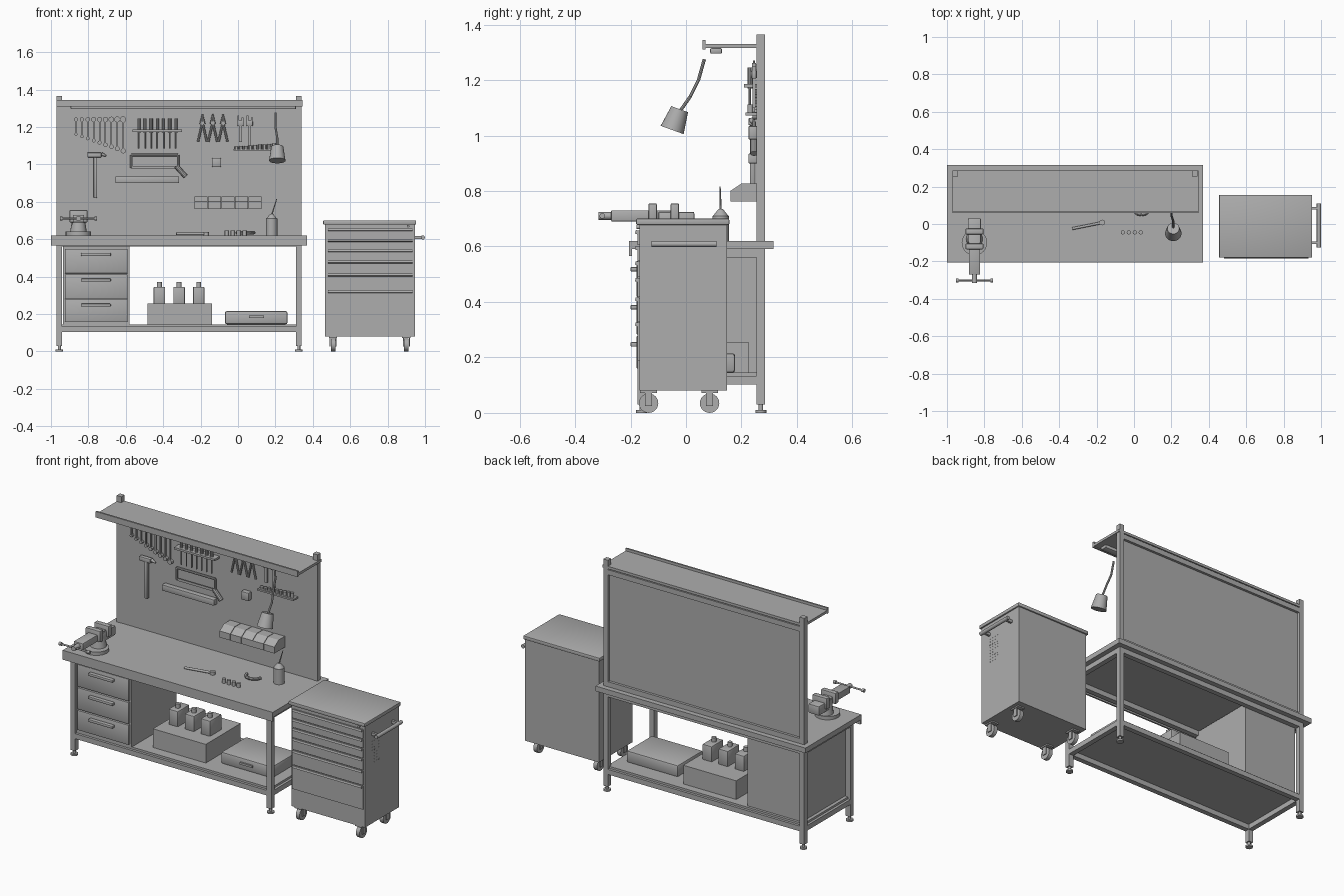
import bpy
import bmesh
import math
from mathutils import Vector

default_cube = bpy.data.objects.get("Cube")
if default_cube:
    bpy.data.objects.remove(default_cube, do_unlink=True)

grey = bpy.data.materials.new("workshop_grey")
grey.use_nodes = True
grey.diffuse_color = (0.42, 0.42, 0.42, 1)
grey.node_tree.nodes["Principled BSDF"].inputs["Base Color"].default_value = grey.diffuse_color
made_objects = []


def finish(name, bm):
    """Turn a bmesh into a named grey object."""
    bmesh.ops.recalc_face_normals(bm, faces=bm.faces)
    mesh = bpy.data.meshes.new(name)
    bm.to_mesh(mesh)
    bm.free()
    mesh.materials.append(grey)
    obj = bpy.data.objects.new(name, mesh)
    bpy.context.collection.objects.link(obj)
    made_objects.append(obj)
    return obj


def box(name, x, y, z, bevel=0):
    bm = bmesh.new()
    bmesh.ops.create_cube(bm, size=1)
    for vert in bm.verts:
        for axis, (low, high) in enumerate((x, y, z)):
            vert.co[axis] = high if vert.co[axis] > 0 else low
    if bevel:
        bmesh.ops.bevel(bm, geom=bm.edges[:], offset=bevel, segments=2, affect='EDGES', profile=0.5)
    return finish(name, bm)


def around(centre, width):
    return (centre - width / 2, centre + width / 2)


def rod(name, start, end, radius, end_radius=None, sides=16):
    """Cylinder or cone frustum between two points."""
    start, end = Vector(start), Vector(end)
    bm = bmesh.new()
    bmesh.ops.create_cone(bm, cap_ends=True, segments=sides, radius1=radius,
                          radius2=radius if end_radius is None else end_radius,
                          depth=(end - start).length)
    turn = (end - start).to_track_quat('Z', 'Y')
    for vert in bm.verts:
        vert.co = turn @ vert.co + (start + end) / 2
    return finish(name, bm)


def chain(name, points, radius):
    for start, end in zip(points, points[1:]):
        rod(name, start, end, radius, sides=8)


def side_profile(name, x, outline):
    """Extrude a (y, z) outline along x."""
    bm = bmesh.new()
    left, right = ([bm.verts.new((px, py, pz)) for py, pz in outline] for px in x)
    bm.faces.new(left)
    bm.faces.new(right)
    for i in range(len(left)):
        j = (i + 1) % len(left)
        bm.faces.new((left[i], left[j], right[j], right[i]))
    return finish(name, bm)


# Bench: worktop, legs, rails and lower shelf
bench_top, shelf_top, tube = 0.62, 0.145, 0.03
left_x, right_x, front_y, back_y = -0.955, 0.325, -0.16, 0.27
span_x, span_y = (left_x, right_x), (front_y, back_y)
box("worktop", x=(-1, 0.37), y=(-0.195, 0.315), z=(0.59, bench_top))
box("worktop_front_lip", x=(-1, 0.37), y=(-0.205, -0.195), z=(0.565, bench_top))
for x in span_x:
    for y, height in ((front_y, 0.59), (back_y, 1.365)):
        box("bench_post", around(x, tube), around(y, tube), (0.03, height))
        rod("foot_stem", (x, y, 0.008), (x, y, tube), 0.008)
        rod("foot_pad", (x, y, 0), (x, y, 0.01), 0.02)
    for z in (0.118, 0.575):
        box("side_rail", around(x, tube), span_y, around(z, tube))
for y in span_y:
    for z in (0.118, 0.575):
        box("long_rail", span_x, around(y, tube), around(z, tube))
box("lower_shelf", span_x, span_y, (0.133, shelf_top))

# Tool board with its frame
board_y = 0.257
box("tool_board", span_x, (board_y, 0.27), (bench_top, 1.31))
for z in (0.635, 1.295):
    box("board_rail", span_x, (0.26, 0.285), around(z, tube))

# Overhead shelf, light bar and lamp
box("overhead_shelf", (-0.97, 0.345), (0.062, 0.285), (1.315, 1.33))
box("overhead_shelf_lip", (-0.97, 0.345), (0.06, 0.07), (1.31, 1.345))
box("light_bar", (-0.895, 0.31), (0.087, 0.13), (1.295, 1.315), bevel=0.005)
lamp_x = 0.21
chain("lamp_arm", [(lamp_x - 0.01, 0.066, 1.275), (lamp_x - 0.01, 0.045, 1.2),
                   (lamp_x, 0.015, 1.14), (lamp_x, -0.02, 1.09)], 0.006)
rod("lamp_shade", (lamp_x, -0.05, 1.02), (lamp_x, -0.023, 1.095), 0.044, 0.032, sides=24)

# Drawer unit under the bench
box("drawer_unit", (-0.935, -0.58), (-0.165, 0.255), (shelf_top, 0.585))
for low, high in ((0.16, 0.277), (0.283, 0.411), (0.417, 0.548)):
    box("bench_drawer", (-0.925, -0.59), (-0.178, -0.16), (low, high), bevel=0.003)
    box("bench_drawer_handle", (-0.84, -0.68), (-0.2, -0.175), around(high - 0.03, 0.016), bevel=0.004)

# Things stored on the lower shelf
box("storage_box", (-0.485, -0.14), (-0.1, 0.225), (shelf_top, 0.255))
for x in (-0.42, -0.315, -0.21):
    box("bottle", around(x, 0.062), around(0.05, 0.11), (0.25, 0.345), bevel=0.006)
    rod("bottle_cap", (x, 0.04, 0.34), (x, 0.04, 0.37), 0.013)
box("carry_case", (-0.07, 0.265), (-0.06, 0.177), (shelf_top, 0.215), bevel=0.01)
box("carry_case_handle", around(0.1, 0.08), (-0.07, -0.055), around(0.185, 0.012))

# Bench vise
vise_x = -0.853
rod("vise_base", (vise_x, -0.1, bench_top), (vise_x, -0.1, 0.64), 0.068, sides=24)
rod("vise_pedestal", (vise_x, -0.08, 0.635), (vise_x, -0.08, 0.7), 0.045, 0.035)
box("vise_body", around(vise_x, 0.07), (-0.1, 0.03), (0.67, 0.725), bevel=0.006)
box("vise_slide", around(vise_x, 0.06), (-0.27, -0.05), (0.69, 0.73), bevel=0.004)
for y in (-0.12, -0.04):
    box("vise_jaw", around(vise_x, 0.095), around(y, 0.03), (0.69, 0.755), bevel=0.004)
rod("vise_screw", (vise_x, -0.315, 0.71), (vise_x, -0.26, 0.71), 0.014)
rod("vise_handle", (vise_x - 0.095, -0.302, 0.71), (vise_x + 0.095, -0.302, 0.71), 0.005)
for side in (-1, 1):
    rod("vise_handle_knob", (vise_x + side * 0.085, -0.302, 0.71),
        (vise_x + side * 0.1, -0.302, 0.71), 0.01)

# Loose items on the worktop
rod("oil_can", (0.18, 0.125, bench_top), (0.18, 0.125, 0.71), 0.03, sides=24)
rod("oil_can_cone", (0.18, 0.125, 0.71), (0.18, 0.125, 0.735), 0.028, 0.008, sides=24)
rod("oil_can_spout", (0.18, 0.125, 0.73), (0.207, 0.123, 0.815), 0.004, 0.002)
rod("ratchet_handle", (-0.33, -0.025, 0.628), (-0.18, 0.005, 0.628), 0.007)
rod("ratchet_head", (-0.17, 0.008, bench_top), (-0.17, 0.008, 0.638), 0.015)
for step in range(4):
    x = -0.06 + step * 0.032
    rod("loose_socket", (x, -0.045, bench_top), (x, -0.045, 0.645), 0.011)
arc = [math.pi * (1 + step / 6) for step in range(7)]
chain("safety_glasses", [(0.04 + 0.045 * math.cos(a), 0.09 + 0.04 * math.sin(a), 0.635) for a in arc], 0.009)

# Row of hanging spanners
tool_y = 0.245
for step in range(9):
    x = -0.866 + step * 0.0315
    low, size = 1.16 - step * 0.011, 0.008 + step * 0.0007
    box("spanner_shaft", around(x, 0.008), around(tool_y, 0.008), (low, 1.235))
    for z, radius in ((1.24, size + 0.003), (low, size)):
        rod("spanner_end", (x, tool_y - 0.006, z), (x, board_y, z), radius, sides=12)

# Screwdriver rack
box("screwdriver_rack", (-0.565, -0.3), (0.21, board_y), (1.173, 1.185))
for step in range(7):
    x = -0.53 + step * 0.033
    rod("screwdriver_grip", (x, 0.23, 1.17), (x, 0.23, 1.245), 0.009, sides=10)
    rod("screwdriver_blade", (x, 0.23, 1.085), (x, 0.23, 1.17), 0.004, sides=8)

# Hammer and hacksaw
box("hammer_head", (-0.805, -0.73), (0.225, 0.25), (1.037, 1.063), bevel=0.004)
rod("hammer_claw", (-0.73, 0.238, 1.055), (-0.705, 0.238, 1.045), 0.01, 0.004)
box("hammer_handle", around(-0.763, 0.018), (0.23, 0.25), (0.82, 1.04), bevel=0.004)
chain("hacksaw_frame", [(-0.57, tool_y, 0.98), (-0.57, tool_y, 1.05),
                        (-0.32, tool_y, 1.05), (-0.32, tool_y, 0.985)], 0.007)
box("hacksaw_blade", (-0.57, -0.32), around(tool_y, 0.005), (0.975, 0.99))
rod("hacksaw_grip", (-0.33, tool_y, 0.99), (-0.28, tool_y, 0.935), 0.013, sides=10)
box("spirit_level", (-0.655, -0.315), (0.225, board_y), (0.9, 0.935), bevel=0.003)

# Pliers
for x in (-0.19, -0.135, -0.08):
    for side in (-1, 1):
        rod("pliers_handle", (x, tool_y, 1.225), (x + side * 0.024, tool_y, 1.12), 0.006, sides=8)
        rod("pliers_jaw", (x + side * 0.008, tool_y, 1.215), (x, tool_y, 1.27), 0.008, 0.003, sides=8)
    rod("pliers_pivot", (x, 0.232, 1.22), (x, board_y, 1.22), 0.011, sides=12)

# Adjustable wrenches, socket rack and outlet
for x, low in ((0.013, 1.12), (0.062, 1.1)):
    box("wrench_handle", around(x, 0.015), around(tool_y, 0.012), (low, 1.23))
    box("wrench_head", around(x, 0.034), around(tool_y, 0.018), (1.205, 1.235), bevel=0.004)
    for side, top in ((-1, 1.262), (1, 1.25)):
        box("wrench_jaw", around(x + side * 0.012, 0.01), around(tool_y, 0.014), (1.23, top))
box("socket_rack", (-0.025, 0.21), (0.215, board_y), (1.073, 1.083))
for step in range(9):
    x = -0.008 + step * 0.025
    rod("rack_socket", (x, 0.232, 1.08), (x, 0.232, 1.095 + step * 0.002), 0.01, sides=12)
box("wall_outlet", (-0.14, -0.09), (0.225, board_y), (0.985, 1.035), bevel=0.006)

# Small parts bins
for step in range(5):
    x = -0.232 + step * 0.072
    side_profile("parts_bin", (x, x + 0.069), [(board_y, 0.827), (0.2, 0.827), (0.16, 0.8),
                                               (0.16, 0.762), (board_y, 0.762)])

# Rolling tool cabinet
cabinet_x, cabinet_right, cabinet_front = (0.465, 0.945), 0.945, -0.168
box("cabinet_body", cabinet_x, (cabinet_front, 0.148), (0.08, 0.685))
box("cabinet_lid", (0.455, 0.953), (-0.18, 0.156), (0.678, 0.7), bevel=0.004)
levels = (0.187, 0.33, 0.42, 0.49, 0.55, 0.605, 0.662)
for low, high in zip(levels, levels[1:]):
    box("cabinet_drawer", (0.475, 0.937), (cabinet_front - 0.007, cabinet_front), (low, high - 0.006))
    side_profile("cabinet_drawer_pull", (0.48, 0.932),
                 [(cabinet_front, high - 0.022), (cabinet_front, high - 0.005),
                  (cabinet_front - 0.013, high - 0.003), (cabinet_front - 0.016, high - 0.015)])
rod("cabinet_lock", (0.91, cabinet_front - 0.01, 0.67), (0.91, cabinet_front, 0.67), 0.007)

# Cabinet push handle and vent holes
rod("push_handle", (0.988, -0.125, 0.609), (0.988, 0.11, 0.609), 0.011)
for y in (-0.1, 0.085):
    box("push_handle_bracket", (cabinet_right, 0.988), around(y, 0.014), around(0.609, 0.016))
for row in range(9):
    for column in range(4):
        y, z = -0.098 + column * 0.021, 0.435 + row * 0.018
        rod("vent_hole", (cabinet_right - 0.003, y, z), (cabinet_right + 0.001, y, z), 0.004, sides=8)

# Casters
for x in (0.508, 0.9):
    for y in (-0.135, 0.085):
        rod("caster_wheel", (x - 0.012, y, 0.035), (x + 0.012, y, 0.035), 0.035, sides=24)
        box("caster_plate", around(x, 0.045), around(y, 0.06), (0.072, 0.082))
        for side in (-1, 1):
            box("caster_fork", around(x + side * 0.016, 0.005), around(y, 0.026), (0.025, 0.075))

# Smooth the round parts and keep hard edges
bpy.ops.object.select_all(action='DESELECT')
for obj in made_objects:
    obj.select_set(True)
bpy.context.view_layer.objects.active = made_objects[0]
bpy.ops.object.shade_smooth_by_angle()
